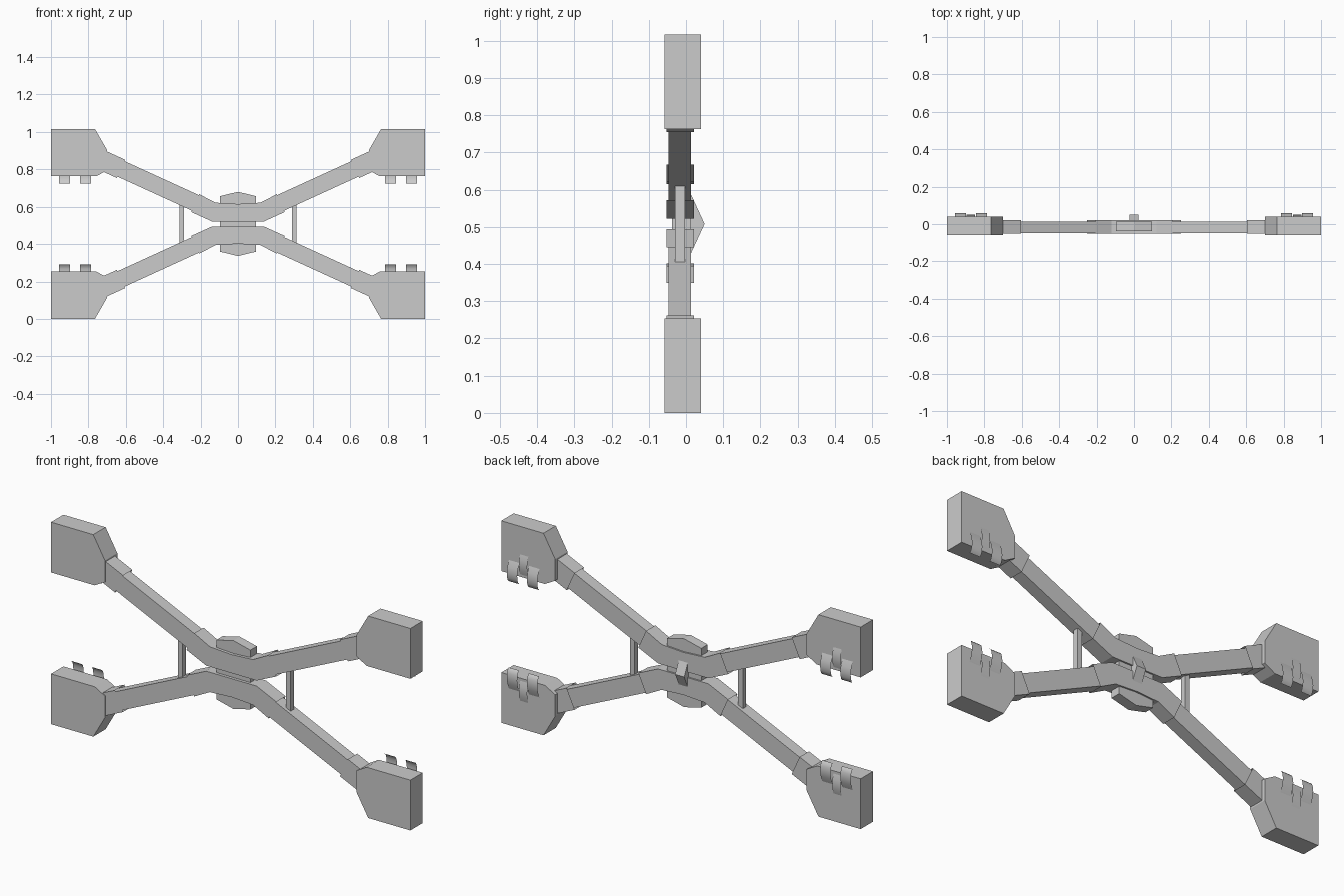
import bpy, bmesh
from mathutils import Vector

cube = bpy.data.objects.get("Cube")
if cube:
    bpy.data.objects.remove(cube, do_unlink=True)

MID = 0.508  # height of the horizontal mirror plane

grey = bpy.data.materials.new("plain grey")
grey.use_nodes = True
colour = (0.6, 0.6, 0.6, 1)
grey.diffuse_color = colour
grey.node_tree.nodes["Principled BSDF"].inputs["Base Color"].default_value = colour


def finish(name, bm, mirror=(True, False, True)):
    me = bpy.data.meshes.new(name)
    bm.to_mesh(me)
    bm.free()
    me.materials.append(grey)
    ob = bpy.data.objects.new(name, me)
    ob.location.z = MID
    bpy.context.collection.objects.link(ob)
    if any(mirror):
        mod = ob.modifiers.new("Mirror", 'MIRROR')
        mod.use_axis = mirror
        mod.merge_threshold = 0.0005
    return ob


def prism(name, profile, y0, y1, open_sides=()):
    """Extrude an x,z outline from y0 to y1, leaving some sides open."""
    bm = bmesh.new()
    front = [bm.verts.new((x, y0, z - MID)) for x, z in profile]
    back = [bm.verts.new((x, y1, z - MID)) for x, z in profile]
    bm.faces.new(front)
    bm.faces.new(back[::-1])
    n = len(profile)
    for i in range(n):
        if i not in open_sides:
            j = (i + 1) % n
            bm.faces.new((front[j], front[i], back[i], back[j]))
    return finish(name, bm)


def bar(x0, x1, half):
    """Outline of a sloping bar along the centre line of the upper arm."""
    u = Vector((1, 0.457)).normalized()
    n = Vector((-u.y, u.x)) * half
    a, b = (Vector((x, 0.80 + 0.457 * (x - 0.62))) for x in (x0, x1))
    return [a - n, b - n, b + n, a + n]


def strip(name, x0, x1, path):
    """Thin bent sheet following a y,z path."""
    bm = bmesh.new()
    rows = [[bm.verts.new((x, y, z - MID)) for x in (x0, x1)] for y, z in path]
    for (a, b), (c, d) in zip(rows, rows[1:]):
        bm.faces.new((a, b, d, c)).smooth = True
    return finish(name, bm)


# Arms, end sleeves and the angled centre brackets
prism("arms", bar(0.15, 0.73, 0.0455), -0.047, 0.014, (1, 3))
prism("arm_sleeves", bar(0.626, 0.735, 0.0535), -0.052, 0.022, (1, 3))
prism("centre_brackets", [(0, 0.522), (0.14, 0.522), (0.25, 0.572),
      (0.207, 0.667), (0.12, 0.622), (0, 0.615)], -0.052, 0.022, (2, 5))

# Chamfered end blocks
prism("end_blocks", [(0.70, 0.795), (0.757, 0.763), (1, 0.763), (1, 2 * MID),
      (0.765, 2 * MID), (0.70, 0.903)], -0.058, 0.04)

# Core with gabled ends, and the side posts
prism("centre_core", [(0, MID), (0.095, MID), (0.095, 0.657), (0, 0.68)],
      -0.037, 0.014, (0, 3))
prism("side_posts", [(0.288, MID), (0.314, MID), (0.314, 0.635), (0.288, 0.625)],
      -0.03, -0.003, (0,))

# Bent spring clips on the back of the end blocks
hook = [(0.042, 0.291), (0.05, 0.283), (0.055, 0.268),
        (0.058, 0.245), (0.053, 0.215), (0.041, 0.185)]
for name, x in (("inner_clips", 0.787), ("outer_clips", 0.899)):
    strip(name, x, x + 0.058, hook)
strip("middle_clips", 0.849, 0.895, [(0.041, 0.24), (0.048, 0.215),
      (0.05, 0.19), (0.048, 0.165), (0.041, 0.14)])

# Pointed catch on the back of the centre
catch = bmesh.new()
ends = [[catch.verts.new((x, y, z)) for y, z in
         ((0.014, 0.078), (0.05, 0), (0.014, -0.078))] for x in (-0.025, 0.025)]
catch.faces.new(ends[0])
catch.faces.new(ends[1][::-1])
for i in range(3):
    j = (i + 1) % 3
    catch.faces.new((ends[0][j], ends[0][i], ends[1][i], ends[1][j]))
bmesh.ops.recalc_face_normals(catch, faces=catch.faces)
finish("centre_catch", catch, (False, False, False))
